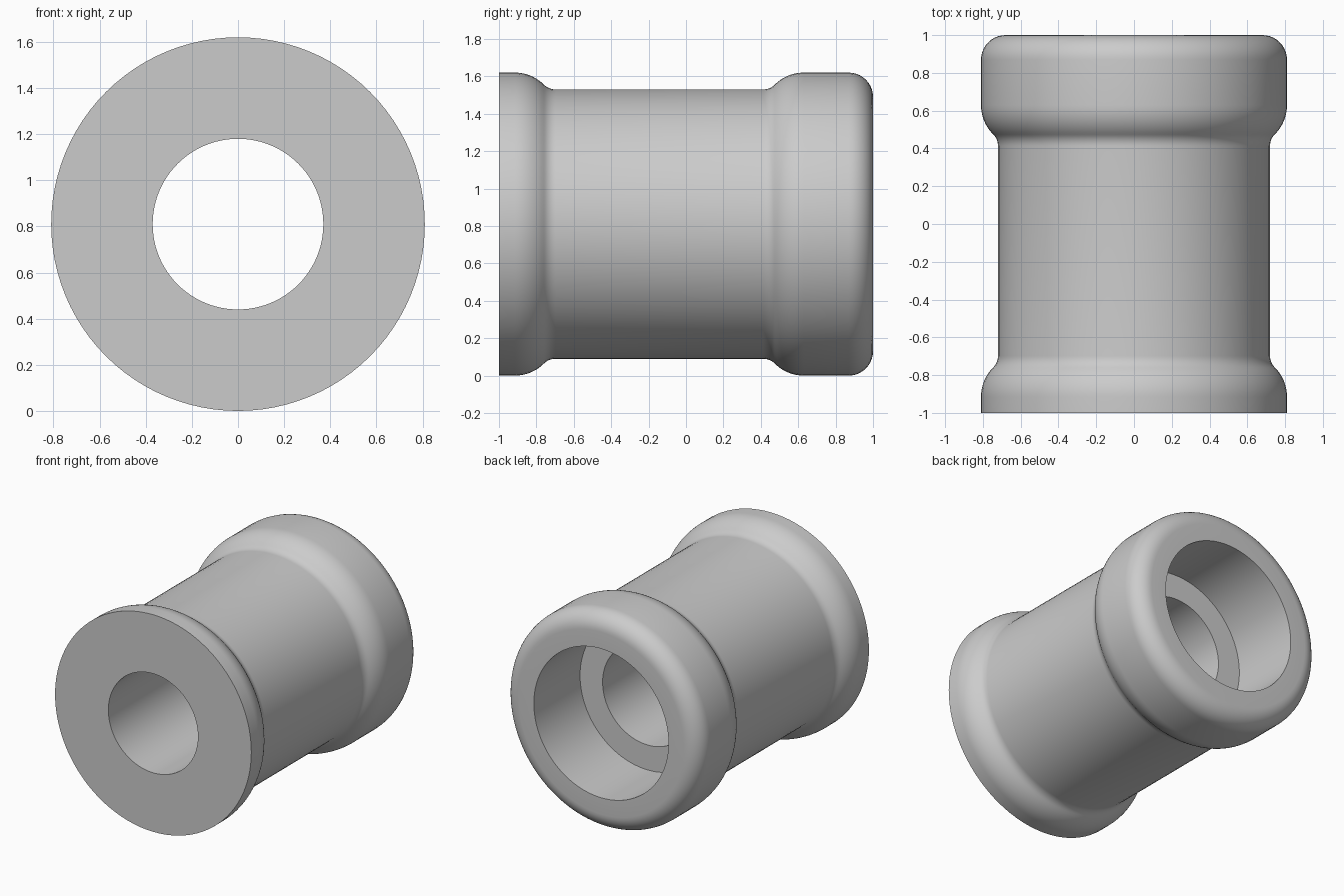
import bpy, bmesh
from math import sin, cos, pi, radians
from mathutils import Vector

if "Cube" in bpy.data.objects:
    bpy.data.objects.remove(bpy.data.objects["Cube"], do_unlink=True)

R_RIM, R_BODY = 0.81, 0.72      # outer radii
R_BORE, R_SOCKET = 0.37, 0.556  # inner radii
LEDGE_Y = 0.455                 # bottom of the socket
SEGMENTS = 96


def arc(y, r, radius, start, end, steps=10):
    """Points (y, r) along an arc, angles in degrees from +y."""
    angles = [radians(start + (end - start) * i / steps) for i in range(steps + 1)]
    return [(y + radius * cos(a), r + radius * sin(a)) for a in angles]


def shoulder(y, side):
    """S-curve from the rim edge at y down to the body, running toward side."""
    big, small = 0.22, 0.087
    reach = (big + small) * sin(pi / 4)
    outer = arc(0, R_RIM - big, big, 90, 45)
    inner = arc(reach, R_BODY + small, small, 225, 270, 6)
    return [(y + side * py, r) for py, r in outer + inner[1:]]


# Half section of the sleeve, from the front face round to the bore
profile = [(-1, R_BORE), (-1, R_RIM)]
profile += shoulder(-0.915, 1)
profile += reversed(shoulder(0.63, -1))
profile += reversed(arc(0.87, R_RIM - 0.13, 0.13, 0, 90))
profile += [(1, R_SOCKET), (LEDGE_Y, R_SOCKET), (LEDGE_Y, R_BORE)]

# Revolve the section about the y axis
bm = bmesh.new()
verts = [bm.verts.new((0, y, r)) for y, r in profile]
edges = [bm.edges.new((a, b)) for a, b in zip(verts, verts[1:] + verts[:1])]
bmesh.ops.spin(bm, geom=verts + edges, cent=(0, 0, 0), axis=(0, 1, 0),
               angle=2 * pi, steps=SEGMENTS, use_merge=True)
bmesh.ops.remove_doubles(bm, verts=bm.verts, dist=0.0005)
bmesh.ops.recalc_face_normals(bm, faces=bm.faces)
bmesh.ops.translate(bm, verts=bm.verts, vec=Vector((0, 0, R_RIM)))
mesh = bpy.data.meshes.new("flanged_sleeve")
bm.to_mesh(mesh)
bm.free()

sleeve = bpy.data.objects.new("flanged_sleeve", mesh)
bpy.context.collection.objects.link(sleeve)

# Plain grey material
grey = bpy.data.materials.new("plain grey")
grey.use_nodes = True
colour = (0.6, 0.6, 0.6, 1)
grey.diffuse_color = colour
grey.node_tree.nodes["Principled BSDF"].inputs["Base Color"].default_value = colour
mesh.materials.append(grey)

# Smooth curves, crisp rims
bpy.ops.object.select_all(action="DESELECT")
sleeve.select_set(True)
bpy.context.view_layer.objects.active = sleeve
bpy.ops.object.shade_smooth_by_angle(angle=radians(30))
